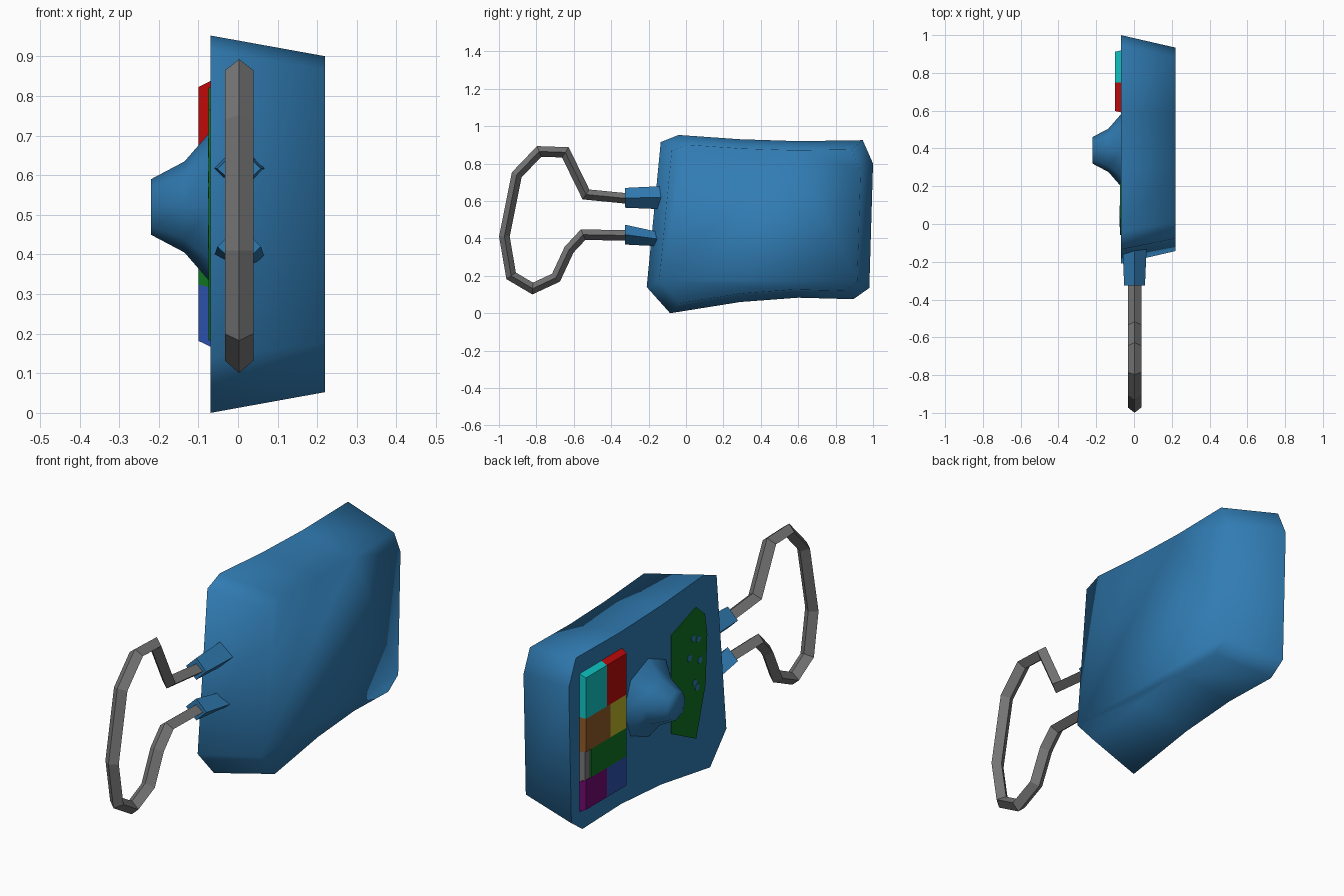
import bpy, bmesh, math
from mathutils import Vector

cube = bpy.data.objects.get("Cube")
if cube:
    bpy.data.objects.remove(cube)


def material(name, rgb):
    m = bpy.data.materials.new(name)
    m.use_nodes = True
    m.diffuse_color = (*rgb, 1)
    m.node_tree.nodes["Principled BSDF"].inputs["Base Color"].default_value = (*rgb, 1)
    return m


BLUE = material("body blue", (0.03, 0.2, 0.45))
GREY = material("handle grey", (0.18, 0.18, 0.18))
RED = material("red", (0.5, 0.003, 0.003))
CYAN = material("cyan", (0.005, 0.55, 0.55))
BROWN = material("brown", (0.27, 0.1, 0.02))
YELLOW = material("yellow", (0.5, 0.45, 0.02))
GREEN = material("dark green", (0.005, 0.17, 0.015))
PURPLE = material("purple", (0.16, 0.003, 0.16))
NAVY = material("deep blue", (0.025, 0.08, 0.4))


def loft(name, rings, mat, smooth=False, flat_start=True, flat_end=True):
    """Skin a list of equal-length point rings and cap both ends."""
    bm = bmesh.new()
    loops = [[bm.verts.new(p) for p in ring] for ring in rings]
    n = len(loops[0])
    for a, b in zip(loops, loops[1:]):
        for i in range(n):
            bm.faces.new((a[i], a[(i + 1) % n], b[(i + 1) % n], b[i]))
    caps = [bm.faces.new(loops[0][::-1]), bm.faces.new(loops[-1])]
    bmesh.ops.recalc_face_normals(bm, faces=bm.faces)
    for f in bm.faces:
        f.smooth = smooth
    for cap, flat in zip(caps, (flat_start, flat_end)):
        for e in cap.edges:
            e.smooth = not flat
    mesh = bpy.data.meshes.new(name)
    bm.to_mesh(mesh)
    bm.free()
    mesh.materials.append(mat)
    ob = bpy.data.objects.new(name, mesh)
    bpy.context.collection.objects.link(ob)
    return ob


def ring_x(x, cy, cz, r, n):
    """Regular polygon facing along x."""
    return [(x, cy + r * math.cos(2 * math.pi * i / n),
             cz + r * math.sin(2 * math.pi * i / n)) for i in range(n)]


# Body: a pinched outline that tapers towards its rounded-looking back
FACE = -0.07
outline = [(-0.135, 0.915), (-0.04, 0.953), (0.29, 0.93), (0.6, 0.92),
           (0.945, 0.925), (1.0, 0.8), (0.98, 0.135), (0.895, 0.075),
           (0.6, 0.083), (0.29, 0.06), (-0.085, 0.0), (-0.21, 0.14)]
back = [(0.397 + (y - 0.397) * 0.89, 0.477 + (z - 0.477) * 0.89) for y, z in outline]
loft("body", [[(FACE, y, z) for y, z in outline], [(0.22, y, z) for y, z in back]],
     BLUE, smooth=True, flat_end=False)

# Control knob
loft("knob", [ring_x(x, 0.39, 0.52, r, 8) for x, r in
              ((FACE + 0.01, 0.2), (FACE, 0.19), (-0.135, 0.115), (-0.22, 0.07))],
     BLUE, smooth=True, flat_end=False)


# Button block: neighbouring keys share one tapered outer shape
def key(name, y0, y1, z0, z1, mat, top=-0.1):
    base = [(y0, z0), (y1, z0), (y1, z1), (y0, z1)]
    upper = [(0.755 + (y - 0.755) * 0.95, 0.502 + (z - 0.502) * 0.95) for y, z in base]
    loft(name, [[(FACE + 0.005, y, z) for y, z in base],
                [(top, y, z) for y, z in upper]], mat)


key("button_base", 0.592, 0.918, 0.168, 0.836, GREY, top=-0.094)
LOW, MID, HIGH = 0.59, 0.75, 0.92
key("red_button", LOW, MID, 0.63, 0.84, RED)
key("cyan_button", MID, HIGH, 0.63, 0.84, CYAN)
key("yellow_button", LOW, 0.72, 0.46, 0.63, YELLOW)
key("brown_button", 0.72, HIGH, 0.46, 0.63, BROWN)
key("green_button", LOW, 0.875, 0.315, 0.46, GREEN)
key("deep_blue_button", LOW, MID, 0.165, 0.315, NAVY)
key("purple_button", MID, HIGH, 0.165, 0.315, PURPLE)

# Thin green panel beside the knob, with small flecks
panel = [(0.217, 0.757), (0.027, 0.822), (-0.04, 0.765), (-0.058, 0.66),
         (-0.045, 0.42), (0.027, 0.183), (0.217, 0.278)]
loft("side_panel", [[(x, y, z) for y, z in panel] for x in (FACE + 0.004, FACE - 0.004)], GREEN)
for y, z in ((0.05, 0.68), (0.08, 0.595), (0.0, 0.556), (0.02, 0.43), (0.04, 0.46), (0.01, 0.66)):
    loft("panel_fleck", [ring_x(x, y, z, 0.017, 6) for x in (FACE, FACE - 0.006)], BLUE)

# Handle: diamond-section bar bent into a loop
path = [Vector((0.003, y, z)) for y, z in (
    (-0.16, 0.605), (-0.3, 0.612), (-0.535, 0.635), (-0.645, 0.86), (-0.785, 0.865),
    (-0.905, 0.74), (-0.971, 0.41), (-0.935, 0.2), (-0.82, 0.132), (-0.695, 0.19),
    (-0.625, 0.34), (-0.55, 0.42), (-0.33, 0.416), (-0.16, 0.4))]
rings = []
for i, p in enumerate(path):
    before = (p - path[max(i - 1, 0)]).normalized()
    after = (path[min(i + 1, len(path) - 1)] - p).normalized()
    tangent = (before + after).normalized()
    side = Vector((0, -tangent.z, tangent.y))
    mitre = 0.028 / max(tangent.dot(after if after.length else before), 0.6)
    out = Vector((0.036, 0, 0))
    rings.append([p + out, p + side * mitre, p - out, p - side * mitre])
loft("handle", rings, GREY)


# Sockets joining the handle to the body
def socket(name, sections):
    loft(name, [[(0.003 + w, y, z), (0.003, y, z + h), (0.003 - w, y, z), (0.003, y, z - h)]
                for y, z, w, h in sections], BLUE)


socket("upper_socket", [(-0.325, 0.617, 0.055, 0.053), (-0.1, 0.618, 0.065, 0.063)])
socket("lower_socket", [(-0.325, 0.42, 0.055, 0.053), (-0.1, 0.39, 0.065, 0.034)])
